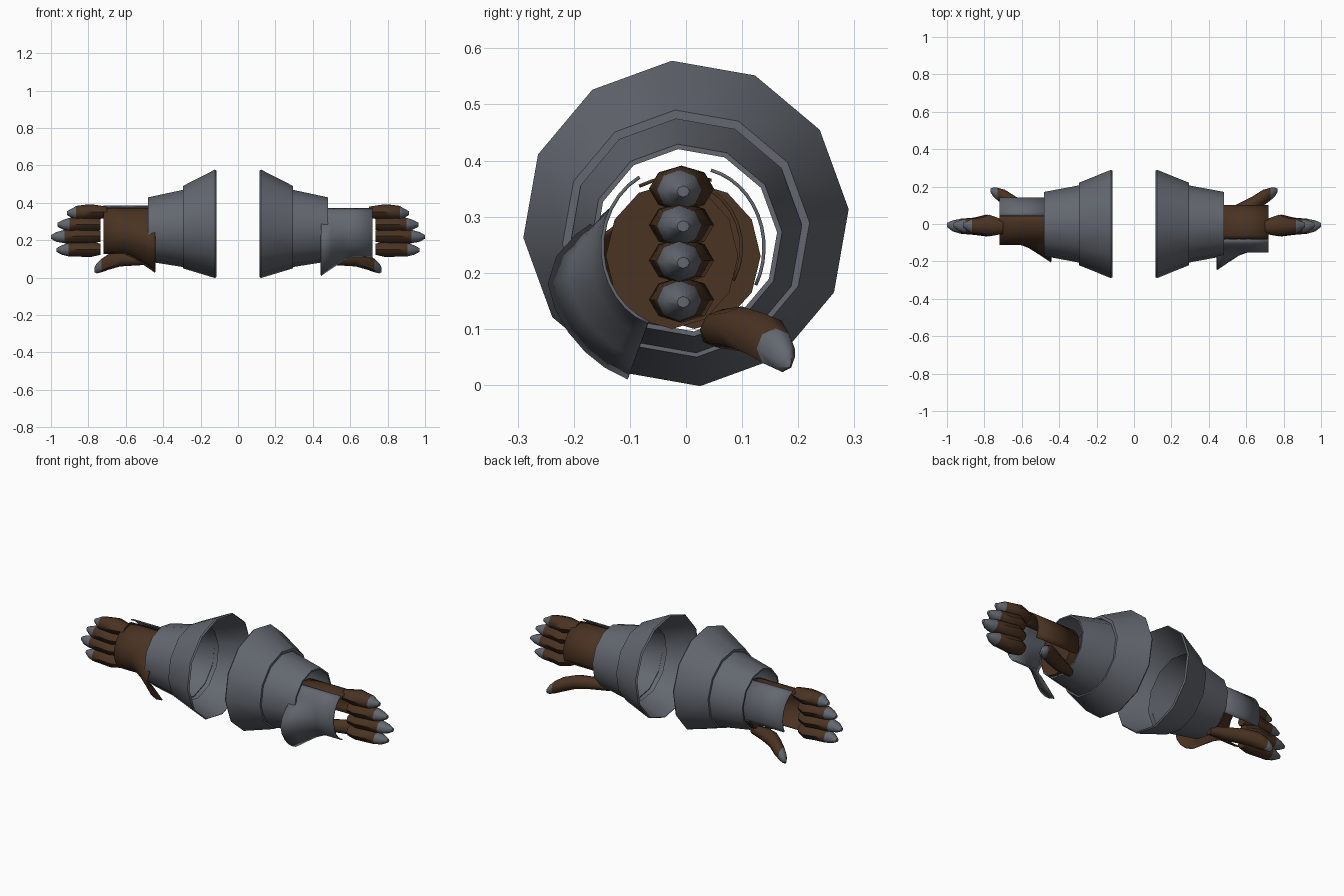
import bpy, bmesh, math
from mathutils import Vector

if "Cube" in bpy.data.objects:
    bpy.data.objects.remove(bpy.data.objects["Cube"])


def make_mat(name, col):
    m = bpy.data.materials.new(name)
    m.diffuse_color = (*col, 1)
    m.use_nodes = True
    m.node_tree.nodes["Principled BSDF"].inputs["Base Color"].default_value = m.diffuse_color
    return m


GREY = make_mat("steel grey", (0.125, 0.137, 0.16))
BROWN = make_mat("leather brown", (0.068, 0.033, 0.016))


def finish(name, bm, mats, angle=40, thick=0):
    bmesh.ops.recalc_face_normals(bm, faces=bm.faces[:])
    me = bpy.data.meshes.new(name)
    bm.to_mesh(me)
    bm.free()
    ob = bpy.data.objects.new(name, me)
    bpy.context.collection.objects.link(ob)
    for m in mats:
        me.materials.append(m)
    if thick:
        mod = ob.modifiers.new("thickness", 'SOLIDIFY')
        mod.thickness = thick
    bpy.ops.object.select_all(action='DESELECT')
    ob.select_set(True)
    bpy.context.view_layer.objects.active = ob
    bpy.ops.object.shade_smooth_by_angle(angle=math.radians(angle))
    return ob


def skin(bm, rings, closed=True, caps=False, tip_from=99):
    """Bridge rings of points; faces from ring tip_from on get material 1."""
    vs = [[bm.verts.new(p) for p in r] for r in rings]
    n = len(vs[0])
    for i in range(len(vs) - 1):
        for j in range(n if closed else n - 1):
            k = (j + 1) % n
            f = bm.faces.new((vs[i][j], vs[i][k], vs[i + 1][k], vs[i + 1][j]))
            f.material_index = 1 if i >= tip_from else 0
    if caps:
        bm.faces.new(vs[0])
        bm.faces.new(vs[-1]).material_index = 1 if tip_from < 99 else 0


def circle(x, y, z, ry, rz, n, start=0.0):
    return [(x, y + ry * math.cos(start + math.tau * i / n),
             z + rz * math.sin(start + math.tau * i / n)) for i in range(n)]


def cuff(name, s, rows):
    bm = bmesh.new()
    skin(bm, [circle(s * x, 0, z, r, r, 12, math.radians(95)) for x, z, r in rows])
    finish(name, bm, [GREY], 35)


def digit(name, s, rows, n=8):
    """Finger: rows of x, y, z, half width, half height; grey tip."""
    bm = bmesh.new()
    skin(bm, [circle(s * x, y, z, a, b, n) for x, y, z, a, b in rows],
         caps=True, tip_from=len(rows) - 3)
    finish(name, bm, [BROWN, GREY], 50)


def shell(name, s, cy, a0, a1, rz, mat, xs, flare=0.0):
    """Open curved hand plate between two angles, flared low at the wrist."""
    bm = bmesh.new()
    rings = []
    for x, t in xs:
        ring = []
        for i in range(13):
            d = a0 + (a1 - a0) * i / 12
            k = min(1, max(0, (d - 150) / 50))
            e = flare * t * k * k * (3 - 2 * k)
            a = math.radians(d)
            ring.append((s * x, cy + (0.127 + e) * math.cos(a),
                         0.245 + (rz + e) * math.sin(a)))
        rings.append(ring)
    skin(bm, rings, closed=False)
    finish(name, bm, [mat], 35, 0.006)


# Finger layout: tip x, base z, tip z
FINGERS = [("little", 0.915, 0.35, 0.345), ("ring", 0.965, 0.285, 0.283),
           ("middle", 1.0, 0.222, 0.218), ("index", 0.97, 0.152, 0.148)]

for side, s, cy in (("right", 1, -0.025), ("left", -1, 0.015)):
    # Flared two-piece forearm cuff
    cuff(side + "_outer_cuff", s, [(0.115, 0.288, 0.285), (0.123, 0.288, 0.291),
                                   (0.295, 0.27, 0.221), (0.295, 0.268, 0.207)])
    cuff(side + "_inner_cuff", s, [(0.27, 0.265, 0.211), (0.30, 0.263, 0.206),
                                   (0.482, 0.258, 0.172), (0.482, 0.258, 0.163)])
    # Wrist plug
    bm = bmesh.new()
    skin(bm, [circle(s * x, cy, 0.23, 0.118, 0.13, 12) for x in (0.44, 0.5)], caps=True)
    finish(side + "_wrist", bm, [BROWN], 35)
    # Flared hand plate on the front, plain one on the back
    seam = 118 if s > 0 else 76
    front, back = (GREY, BROWN) if s > 0 else (BROWN, GREY)
    flare_rows = [(0.445, 1), (0.5, 0.62), (0.56, 0.22), (0.61, 0), (0.72, 0)]
    shell(side + "_front_plate", s, cy, seam, 250, 0.145 if s > 0 else 0.127,
          front, flare_rows, 0.105)
    shell(side + "_back_plate", s, cy, -28, seam, 0.127 if s > 0 else 0.145,
          back, [(0.45, 0), (0.6, 0), (0.72, 0)])
    # Four stacked fingers
    for nm, tip, zb, zt in FINGERS:
        start = 0.70 if nm == "little" else 0.735
        ln = tip - 0.74
        rows = [(start, -0.015, zb, 0.038, 0.03),
                (0.74 + ln * 0.2, -0.008, zb, 0.058, 0.041),
                (0.74 + ln * 0.45, -0.012, zb, 0.046, 0.040),
                (0.74 + ln * 0.72, -0.012, (zb + zt) / 2, 0.040, 0.036),
                (tip - 0.03, -0.01, zt, 0.029, 0.026),
                (tip, -0.005, zt, 0.011, 0.010)]
        digit(f"{side}_{nm}_finger", s, rows)
    # Thumb angled low and backward
    digit(side + "_thumb", s, [(0.46, 0.045, 0.095, 0.02, 0.025),
                               (0.55, 0.065, 0.1, 0.04, 0.035),
                               (0.63, 0.1, 0.1, 0.045, 0.04),
                               (0.69, 0.14, 0.085, 0.043, 0.042),
                               (0.73, 0.16, 0.065, 0.034, 0.036),
                               (0.755, 0.172, 0.05, 0.022, 0.027),
                               (0.768, 0.18, 0.042, 0.008, 0.012)])
